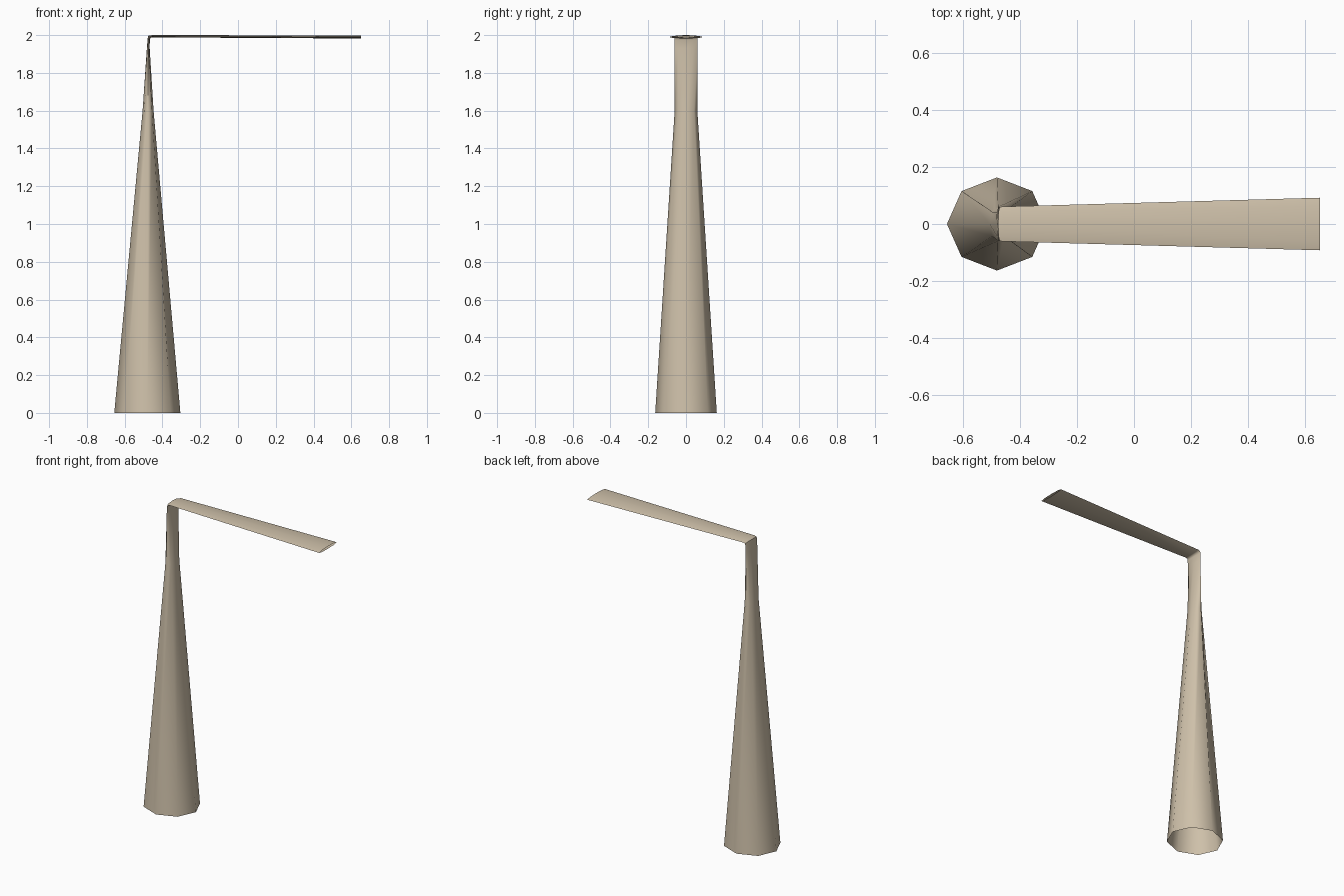
import bpy, bmesh, math

if "Cube" in bpy.data.objects:
    bpy.data.objects.remove(bpy.data.objects["Cube"])

SIDES = 8


def loft(name, stations):
    """Skin open octagonal rings: (x, z, tilt, thickness radius, width radius)."""
    bm = bmesh.new()
    rings = []
    for x, z, tilt, r_thick, r_wide in stations:
        t = math.radians(tilt)
        ring = []
        for i in range(SIDES):
            a = 2 * math.pi * i / SIDES
            u = r_thick * math.cos(a)
            ring.append(bm.verts.new((x + u * math.cos(t), r_wide * math.sin(a), z - u * math.sin(t))))
        rings.append(ring)
    for lower, upper in zip(rings, rings[1:]):
        for i in range(SIDES):
            j = (i + 1) % SIDES
            bm.faces.new((lower[i], lower[j], upper[j], upper[i]))
    bmesh.ops.recalc_face_normals(bm, faces=bm.faces)
    mesh = bpy.data.meshes.new(name)
    bm.to_mesh(mesh)
    bm.free()
    obj = bpy.data.objects.new(name, mesh)
    bpy.context.collection.objects.link(obj)
    return obj


# Tapered tube: round foot, pinched neck, sharp elbow, flat arm with open ends
lamp = loft("lamp_body", [
    (-0.48, 0.0, 0, 0.175, 0.163),
    (-0.476, 1.6, 0, 0.029, 0.06),
    (-0.475, 1.93, 0, 0.0075, 0.06),
    (-0.473, 1.975, 0, 0.006, 0.06),
    (-0.470, 1.990, 45, 0.0085, 0.06),
    (-0.455, 1.994, 90, 0.006, 0.061),
    (0.652, 1.990, 90, 0.008, 0.092),
])

# Warm beige finish
mat = bpy.data.materials.new("beige")
mat.diffuse_color = (0.62, 0.53, 0.40, 1)
mat.use_nodes = True
mat.node_tree.nodes["Principled BSDF"].inputs["Base Color"].default_value = mat.diffuse_color
lamp.data.materials.append(mat)

bpy.context.view_layer.objects.active = lamp
lamp.select_set(True)
bpy.ops.object.shade_smooth_by_angle(angle=math.radians(60))
